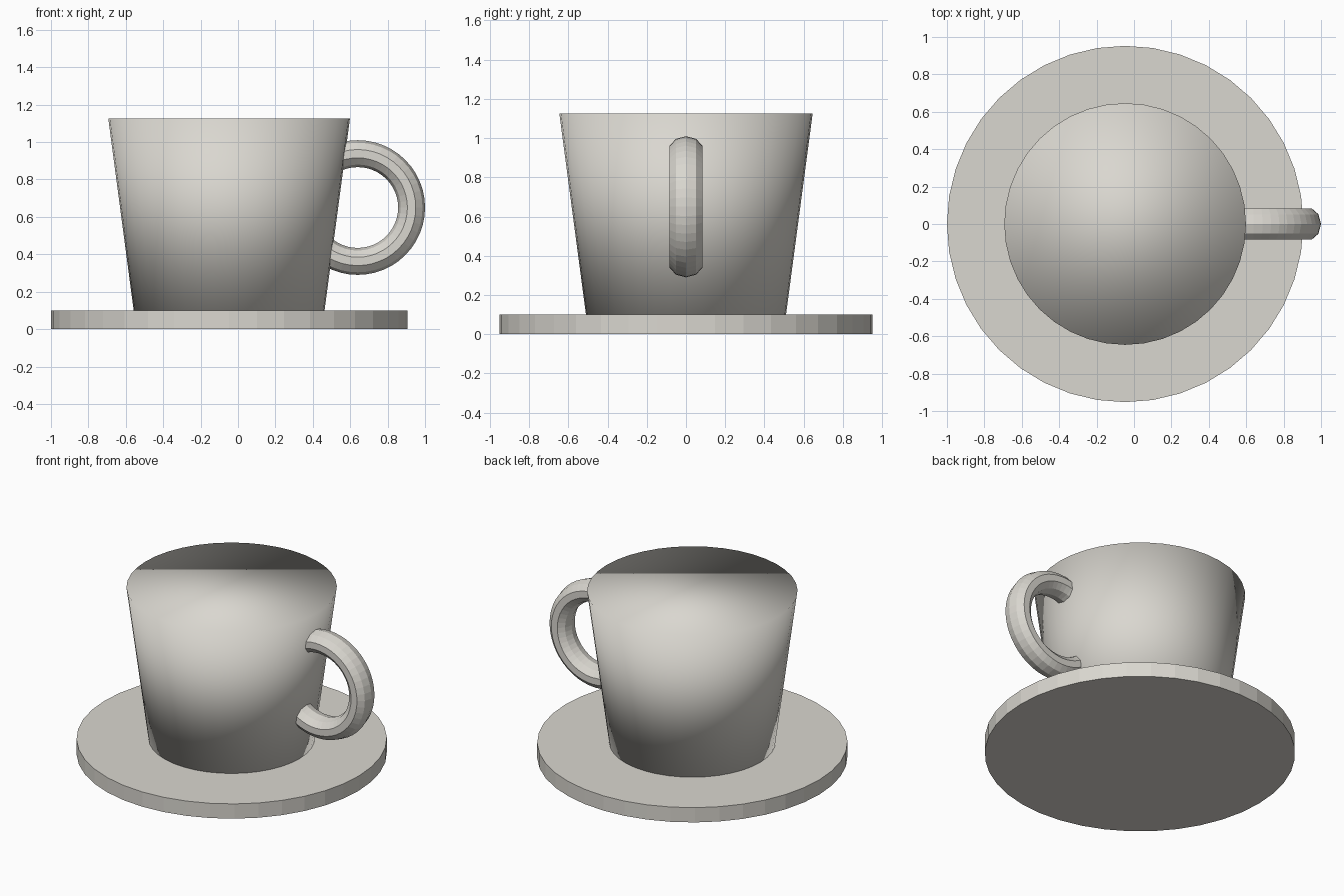
import bpy, bmesh
from math import cos, sin, tau

default = bpy.data.objects.get("Cube")
if default:
    bpy.data.objects.remove(default, do_unlink=True)

AXIS_X = -0.0475   # shared axis of cup and saucer

glaze = bpy.data.materials.new("warm light grey")
glaze.use_nodes = True
colour = (0.70, 0.68, 0.63, 1.0)
glaze.diffuse_color = colour
glaze.node_tree.nodes["Principled BSDF"].inputs["Base Color"].default_value = colour


def finish(name, bm, smooth):
    """Turn a bmesh into a named, coloured object."""
    bmesh.ops.recalc_face_normals(bm, faces=bm.faces)
    for face in bm.faces:
        face.smooth = smooth
    mesh = bpy.data.meshes.new(name)
    bm.to_mesh(mesh)
    bm.free()
    mesh.materials.append(glaze)
    obj = bpy.data.objects.new(name, mesh)
    bpy.context.collection.objects.link(obj)
    return obj


def tapered_disc(name, r_low, r_high, z_low, z_high, smooth, sides=40):
    """Closed cylinder or cone section standing on the shared axis."""
    bm = bmesh.new()
    rings = []
    for r, z in ((r_low, z_low), (r_high, z_high)):
        rings.append([bm.verts.new((r * cos(tau * i / sides), r * sin(tau * i / sides), z))
                      for i in range(sides)])
    low, high = rings
    for i in range(sides):
        j = (i + 1) % sides
        bm.faces.new((low[i], low[j], high[j], high[i]))
    bm.faces.new(low)
    bm.faces.new(high)
    obj = finish(name, bm, smooth)
    obj.location.x = AXIS_X
    return obj


def ring_handle(name, centre, radius, thick, wide, around=48, section=10):
    """Upright ring with a ten-sided oval section."""
    bm = bmesh.new()
    loops = []
    for i in range(around):
        a = tau * i / around
        loop = []
        for k in range(section):
            b = tau * k / section
            r = radius + thick * cos(b)
            loop.append(bm.verts.new((r * cos(a), wide * sin(b), r * sin(a))))
        loops.append(loop)
    for i in range(around):
        here, there = loops[i], loops[(i + 1) % around]
        for k in range(section):
            m = (k + 1) % section
            bm.faces.new((here[k], here[m], there[m], there[k]))
    obj = finish(name, bm, False)
    obj.location = centre
    return obj


# Faceted saucer, softly shaded cup body with closed top, faceted handle
tapered_disc("saucer", 0.9525, 0.9525, 0.0, 0.1, smooth=False)
tapered_disc("cup_body", 0.51, 0.646, 0.098, 1.125, smooth=True)
ring_handle("cup_handle", (0.64, 0.0, 0.65), 0.288, 0.072, 0.088)
